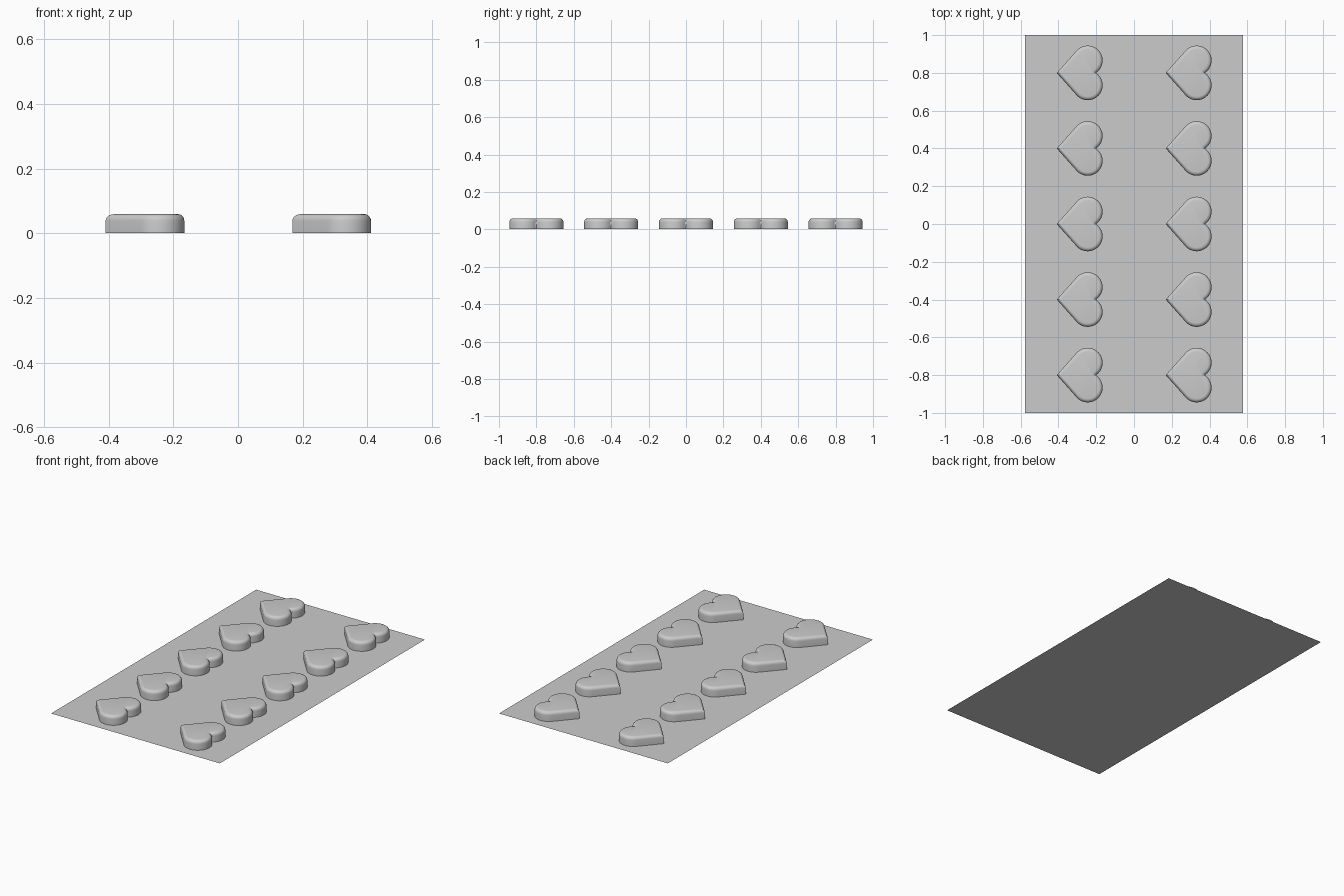
import bpy, bmesh, math

if "Cube" in bpy.data.objects:
    bpy.data.objects.remove(bpy.data.objects["Cube"])

HX, HY = 0.576, 1.0          # half size of the sheet
Z0, TOP, FILLET = 0.001, 0.059, 0.02
R, CX, CY = 0.079, 0.164, 0.0655   # heart lobe radius and centre, measured from the tip


def heart_profile():
    """Counter-clockwise outline points with outward offset directions."""
    a = math.atan2(CY, CX) + math.asin(R / math.hypot(CX, CY))   # flank slope
    notch = math.acos(math.sqrt(R * R - CY * CY) / R)
    nx = CX + math.sqrt(R * R - CY * CY)
    pts = [((0, 0), (-1 / math.sin(a), 0))]

    def lobe(cy, start, end, n=20):
        for i in range(n + 1):
            t = start + (end - start) * i / n
            c, s = math.cos(t), math.sin(t)
            pts.append(((CX + R * c, cy + R * s), (c, s)))
    lobe(-CY, -a - math.pi / 2 + 0.0, notch)
    # fan of directions round the notch
    for i in range(1, 6):
        t = notch * (1 - 2 * i / 6)
        pts.append(((nx, 0), (math.cos(t), math.sin(t))))
    lobe(CY, -notch, a + math.pi / 2)
    return pts


def add_heart(bm, x, y, profile):
    """Open-bottomed heart dome with a filleted top; returns its base edges."""
    levels = [(0, Z0), (0, TOP - FILLET)]
    for i in range(1, 6):
        t = math.pi / 2 * i / 5
        levels.append((FILLET * (1 - math.cos(t)), TOP - FILLET + FILLET * math.sin(t)))
    rings = [[bm.verts.new((x + p[0] - d * n[0], y + p[1] - d * n[1], z))
              for p, n in profile] for d, z in levels]
    k = len(profile)
    for lo, hi in zip(rings, rings[1:]):
        for i in range(k):
            j = (i + 1) % k
            bm.faces.new((lo[i], lo[j], hi[j], hi[i]))
    bm.faces.new(rings[-1])


def finish(bm, name):
    me = bpy.data.meshes.new(name)
    bm.to_mesh(me)
    bm.free()
    ob = bpy.data.objects.new(name, me)
    bpy.context.collection.objects.link(ob)
    return ob


def rectangle(bm, z):
    return [bm.verts.new((sx * HX, sy * HY, z))
            for sx, sy in ((-1, -1), (1, -1), (1, 1), (-1, 1))]


# Formed plastic sheet with two columns of five heart pockets
bm = bmesh.new()
profile = heart_profile()
for x in (-0.409, 0.168):
    for row in range(-2, 3):
        add_heart(bm, x, row * 0.4, profile)
bmesh.ops.remove_doubles(bm, verts=bm.verts, dist=1e-5)
corners = rectangle(bm, Z0)
for i in range(4):
    bm.edges.new((corners[i], corners[(i + 1) % 4]))
rim = [e for e in bm.edges if len(e.link_faces) < 2
       and all(abs(v.co.z - Z0) < 1e-6 for v in e.verts)]
bmesh.ops.triangle_fill(bm, edges=rim, use_beauty=True, use_dissolve=False)
bm.normal_update()
for f in bm.faces:
    if f.normal.z < -0.5:
        f.normal_flip()
blister = finish(bm, "blister_sheet")
bpy.context.view_layer.objects.active = blister
blister.select_set(True)
bpy.ops.object.shade_smooth_by_angle(angle=math.radians(35))

# Flat foil backing
bm = bmesh.new()
bm.faces.new(list(reversed(rectangle(bm, 0))))
finish(bm, "foil_backing")
